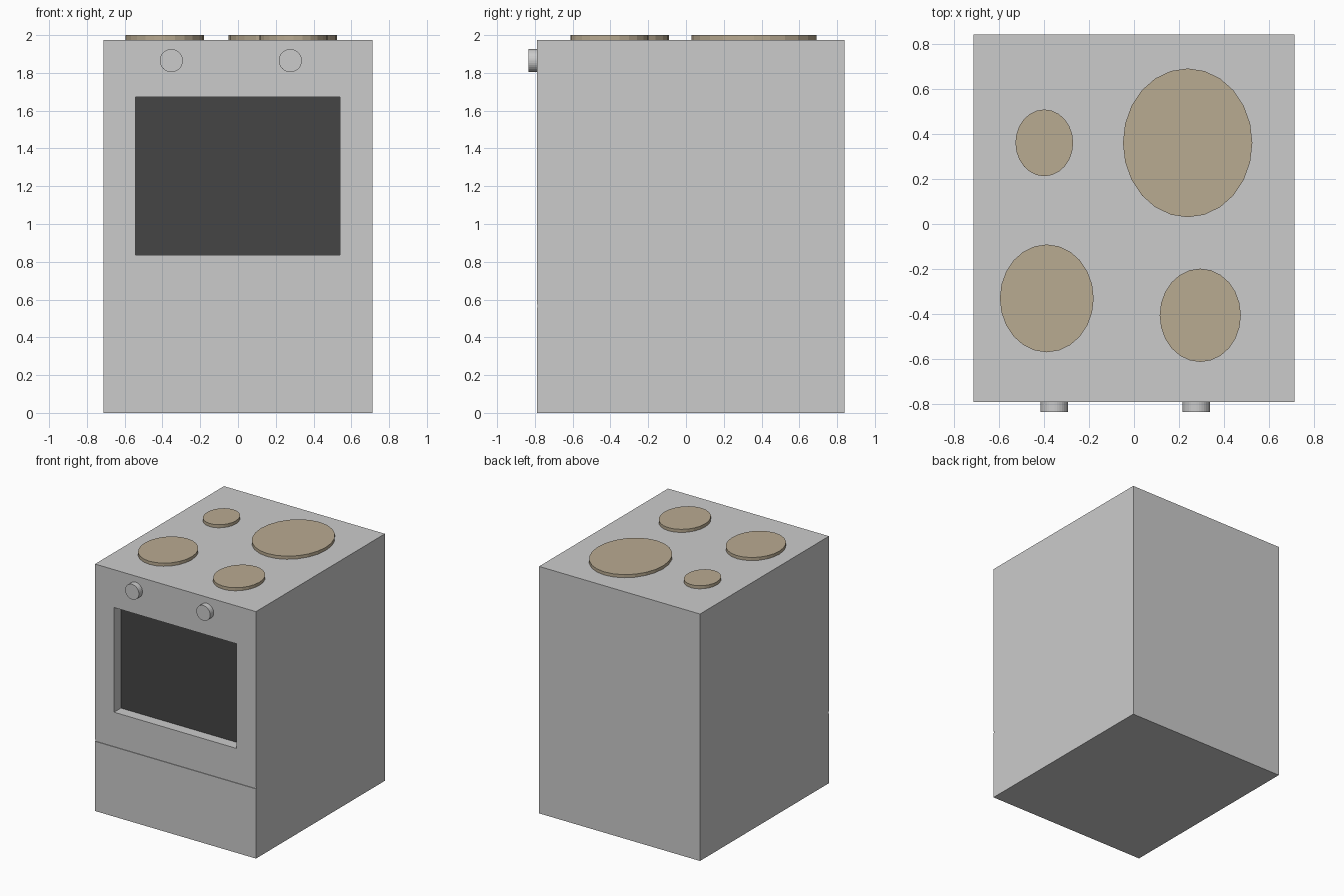
import bpy
import bmesh
from mathutils import Matrix

if "Cube" in bpy.data.objects:
    bpy.data.objects.remove(bpy.data.objects["Cube"])

FRONT, BACK, HALF_W, TOP = -0.79, 0.84, 0.712, 1.975


def material(name, color):
    mat = bpy.data.materials.new(name)
    mat.diffuse_color = (*color, 1)
    mat.use_nodes = True
    mat.node_tree.nodes["Principled BSDF"].inputs["Base Color"].default_value = mat.diffuse_color
    return mat


def finish(name, bm, mat=None):
    mesh = bpy.data.meshes.new(name)
    bm.to_mesh(mesh)
    bm.free()
    obj = bpy.data.objects.new(name, mesh)
    bpy.context.collection.objects.link(obj)
    if mat:
        mesh.materials.append(mat)
    return obj


def box(name, lo, hi, mat=None):
    bm = bmesh.new()
    bmesh.ops.create_cube(bm, size=1)
    for v in bm.verts:
        v.co = [(a + b) / 2 + c * (b - a) for a, b, c in zip(lo, hi, v.co)]
    return finish(name, bm, mat)


def disc(name, center, rx, ry, height, sides, mat=None, turn=Matrix()):
    bm = bmesh.new()
    bmesh.ops.create_cone(bm, cap_ends=True, segments=sides,
                          radius1=1, radius2=1, depth=height)
    bm.transform(Matrix.Translation(center) @ turn @ Matrix.Diagonal((rx, ry, 1, 1)))
    return finish(name, bm, mat)


def cut(target, cutter):
    cutter.hide_render = True
    mod = target.modifiers.new("cut", 'BOOLEAN')
    mod.operation = 'DIFFERENCE'
    mod.solver = 'EXACT'
    mod.object = cutter
    bpy.context.view_layer.objects.active = target
    bpy.ops.object.modifier_apply(modifier=mod.name)
    bpy.data.objects.remove(cutter)


black = material("oven_glass", (0.06, 0.06, 0.06))
brown = material("hob_plate", (0.485, 0.405, 0.285))

# Cabinet with a recessed window and a thin drawer groove
cabinet = box("cabinet", (-HALF_W, FRONT, 0), (HALF_W, BACK, TOP))
cut(cabinet, box("window_cutter", (-0.543, FRONT - 0.1, 0.835), (0.54, FRONT + 0.09, 1.672)))
cut(cabinet, box("groove_cutter", (-1, FRONT - 0.1, 0.557), (1, FRONT + 0.005, 0.573)))

# Dark glass at the back of the recess
box("oven_window", (-0.543, FRONT + 0.086, 0.835), (0.54, FRONT + 0.092, 1.672), black)

# Hob plates, slightly oval
plates = {
    "back_left_plate": (-0.398, 0.36, 0.128, 0.148),
    "back_right_plate": (0.238, 0.36, 0.287, 0.33),
    "front_left_plate": (-0.387, -0.33, 0.208, 0.239),
    "front_right_plate": (0.294, -0.405, 0.18, 0.207),
}
for name, (x, y, rx, ry) in plates.items():
    disc(name, (x, y, TOP + 0.0125), rx, ry, 0.025, 24, brown)

# Control knobs
for name, x in (("left_knob", -0.353), ("right_knob", 0.277)):
    disc(name, (x, FRONT - 0.0225, 1.865), 0.061, 0.061, 0.045, 32,
         turn=Matrix.Rotation(1.5707963, 4, 'X'))
